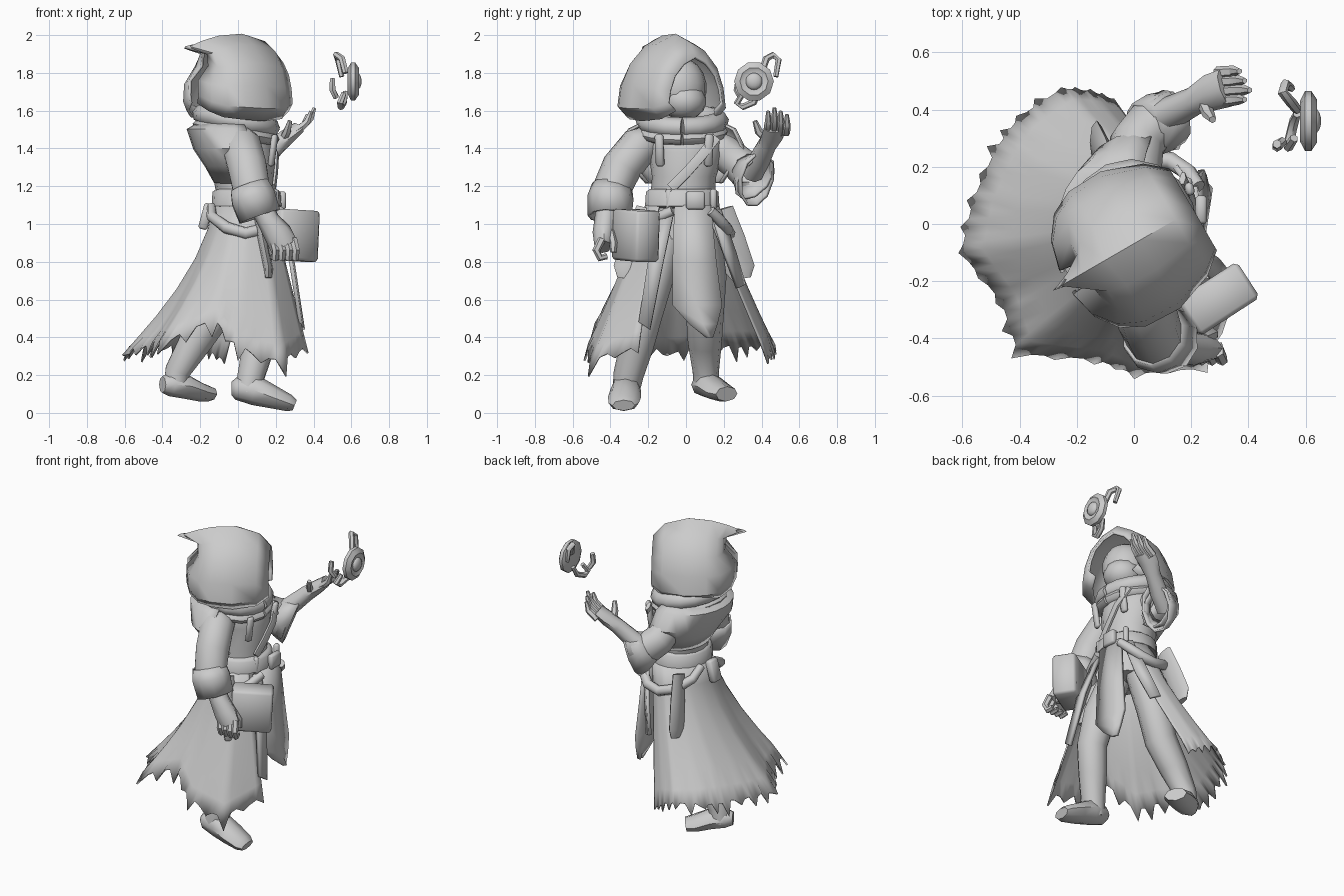
import bpy, bmesh, math, random
from mathutils import Vector, Matrix

random.seed(4)
grey = bpy.data.materials.new("plain_grey")
grey.diffuse_color = (0.6, 0.6, 0.6, 1)


def finish(name, bm, thick=0):
    bmesh.ops.recalc_face_normals(bm, faces=bm.faces)
    me = bpy.data.meshes.new(name)
    bm.to_mesh(me)
    bm.free()
    me.materials.append(grey)
    ob = bpy.data.objects.new(name, me)
    bpy.context.collection.objects.link(ob)
    if thick:
        mod = ob.modifiers.new("thickness", 'SOLIDIFY')
        mod.thickness, mod.offset = thick, 0
    return ob


def grid(name, rows, closed=True, caps=True, thick=0):
    """Skin a list of point rows; closed rows become rings."""
    bm = bmesh.new()
    vs = [[bm.verts.new(p) for p in row] for row in rows]
    n = len(rows[0])
    for a, b in zip(vs, vs[1:]):
        for j in range(n if closed else n - 1):
            k = (j + 1) % n
            bm.faces.new((a[j], a[k], b[k], b[j]))
    if closed and caps:
        bm.faces.new(vs[0])
        bm.faces.new(vs[-1])
    return finish(name, bm, thick)


def tube(name, pts, n=8, caps=True, thick=0):
    """Pipe along points (x, y, z, side radius, up radius)."""
    c = [Vector(p[:3]) for p in pts]
    rows, ref = [], None
    for i, p in enumerate(pts):
        d = (c[min(i + 1, len(c) - 1)] - c[max(i - 1, 0)]).normalized()
        if ref is None:
            ref = Vector((0, 0, 1)) if abs(d.z) < 0.8 else Vector((1, 0, 0))
        up = (ref - d * ref.dot(d)).normalized()
        side, ref = d.cross(up), up
        ru = p[4] if len(p) > 4 else p[3]
        rows.append([c[i] + side * p[3] * math.cos(t) + up * ru * math.sin(t)
                     for t in (2 * math.pi * k / n for k in range(n))])
    return grid(name, rows, caps=caps, thick=thick)


def stack(name, secs, n=16, caps=True, thick=0, a0=0, a1=360):
    """Horizontal elliptical sections (z, cx, cy, rx, ry)."""
    closed = a1 - a0 == 360
    m = n if closed else n - 1
    ang = [math.radians(a0 + (a1 - a0) * k / m) for k in range(n)]
    rows = [[(cx + rx * math.cos(t), cy + ry * math.sin(t), z) for t in ang]
            for z, cx, cy, rx, ry in secs]
    return grid(name, rows, closed, caps, thick)


def ball(name, loc, size, rot=0):
    bm = bmesh.new()
    m = Matrix.Translation(loc) @ Matrix.Rotation(rot, 4, 'Z') @ Matrix.Diagonal((*size, 1))
    bmesh.ops.create_uvsphere(bm, u_segments=14, v_segments=9, radius=1, matrix=m)
    return finish(name, bm)


def box(name, loc, size, rot=(0, 0, 0), bevel=0.01):
    bm = bmesh.new()
    r = Matrix.Identity(4)
    for ax, a in zip('ZYX', (rot[2], rot[1], rot[0])):
        r = r @ Matrix.Rotation(math.radians(a), 4, ax)
    bmesh.ops.create_cube(bm, size=1, matrix=Matrix.Translation(loc) @ r @ Matrix.Diagonal((*size, 1)))
    bmesh.ops.bevel(bm, geom=bm.edges[:], offset=bevel, segments=1, affect='EDGES')
    return finish(name, bm)


# Torso and belt
stack("torso", [(0.92, 0.04, -0.02, .14, .16), (1.12, 0.04, -0.02, .15, .17), (1.25, 0.03, -0.01, .16, .17),
                (1.38, 0.01, 0, .19, .2), (1.47, 0, -0.01, .17, .21), (1.56, 0, -0.02, .1, .12)])
stack("belt", [(1.085, 0.045, -0.02, .165, .18), (1.095, 0.045, -0.02, .185, .2),
               (1.17, 0.045, -0.02, .18, .195), (1.185, 0.045, -0.02, .16, .175)], 18)
box("buckle", (0.235, 0.05, 1.125), (.04, .1, .095))
for y in (-0.09, 0.145):
    box("belt_loop", (0.215 - abs(y) * .2, y, 1.13), (.035, .035, .11), (0, 0, y * 150))
tube("chest_strap", [(.19, -.08, 1.19, .012, .03), (.2, 0, 1.27, .012, .03), (.205, .08, 1.36, .012, .03),
                     (.17, .16, 1.46, .012, .03)], 6)
for y in (-0.14, 0.12):
    box("collar_tab", (0.185, y, 1.39), (.03, .045, .17), (0, 8, y * 120))

# Skirt: swept back, open front, torn hem
HEM = [(.36, -.25, .36), (.24, -.5, .27), (0, -.52, .34), (-.13, -.47, .49), (-.4, -.45, .38), (-.46, -.27, .36),
       (-.6, -.1, .32), (-.56, .08, .34), (-.48, .26, .36), (-.4, .37, .36), (-.25, .47, .35),
       (-.15, .46, .33), (-.07, .43, .29)]
COLS = 73
rows = [[] for _ in range(7)]
for j in range(COLS):
    s = j / (COLS - 1) * 12
    i = min(int(s), 11)
    h = Vector(HEM[i]).lerp(Vector(HEM[i + 1]), s - i)
    tooth = random.uniform(.2, 1) if j % 3 == 0 else 0
    a = math.radians(-40 - 280 * j / (COLS - 1))
    w = Vector((.045 + .17 * math.cos(a), -.02 + .185 * math.sin(a), 1.12))
    e = 1.1 + max(0, -h.x) * 0.9 * min(1, (12 - s) / 3)
    for r in range(7):
        t = (0, .18, .38, .58, .76, .9, 1)[r]
        p = w.lerp(h, t ** e)
        p.z = w.z + (h.z - w.z) * t
        if r == 6:
            p += Vector((h.x * .07, h.y * .04, -.085)) * tooth
            p.z += random.uniform(-.015, .015)
        rows[r].append(p)
grid("skirt", rows, closed=False, thick=0.01)

# Front tabard and lapels
grid("tabard", [[(x, a, z), (x + .015, (a + b) / 2, z), (x, b, z)] for z, a, b, x in
                ((1.1, -.06, .13, .21), (.8, -.07, .16, .225), (.57, -.07, .19, .235), (.47, .02, .165, .245),
                 (.4, .11, .14, .25))], closed=False, thick=0.022)
grid("right_lapel", [[(.2, -.12, 1.08), (.21, -.06, 1.08)], [(.28, -.2, .8), (.29, -.12, .8)],
                     [(.33, -.25, .48), (.345, -.19, .44)]], closed=False, thick=0.02)
grid("left_lapel", [[(.2, .13, 1.08), (.16, .18, 1.08)], [(.16, .2, .85), (.1, .26, .85)],
                    [(.1, .27, .66), (.05, .31, .68)]], closed=False, thick=0.02)

# Hip sashes and hanging side panels
for s, side in ((-1, "right"), (1, "left")):
    tube(side + "_hip_sash", [(-.14, s * .06 - .02, 1.09, .025), (-.14, s * .15 - .02, 1.04, .028),
                              (-.06, s * .225 - .02, .98, .032), (.04, s * .25 - .02, .95, .032),
                              (.13, s * .23 - .01, .97, .032), (.19, s * .18, 1.02, .03),
                              (.225, s * .1 + .03, 1.07, .026)], 8)
for name, x, y in (("right_side_panel", .16, -.3), ("left_side_panel", -.13, .28)):
    tube(name, [(x * .6, y * .68, 1.08, .06, .02), (x * .8, y * .85, .92, .075, .025),
                (x, y * 1.02, .76, .08, .025), (x, y * 1.05, .71, .05, .02)], 8)
box("back_knot", (-.17, -.05, 1.04), (.05, .08, .14), (0, 15, 0))

# Satchel
box("satchel", (.29, -.265, .94), (.25, .15, .27), (0, 3, 33), .015)

# Legs and boots
tube("right_leg", [(.06, -.1, .98, .1), (.13, -.17, .72, .105), (.15, -.22, .52, .095), (.11, -.26, .36, .09),
                   (.07, -.305, .2, .08, .075), (.05, -.32, .1, .07)], 10)
tube("right_boot", [(-.035, -.315, .13, .04, .035), (-.01, -.315, .13, .065, .06), (.09, -.32, .12, .082, .08),
                    (.18, -.325, .085, .088, .062), (.27, -.33, .052, .08, .045), (.3, -.33, .04, .06, .03)], 8)
tube("left_leg", [(.02, .08, .98, .1), (-.06, .11, .72, .105), (-.13, .1, .52, .1), (-.23, .1, .37, .09),
                  (-.32, .105, .22, .07), (-.33, .11, .13, .068)], 10)
tube("left_boot", [(-.4, .07, .15, .04, .045), (-.36, .09, .15, .07, .062), (-.28, .13, .14, .08, .065),
                   (-.2, .18, .11, .085, .05), (-.15, .215, .1, .07, .04)], 8)

# Shoulder mantle and draped scarf
stack("mantle", [(1.55, -.02, -.02, .16, .18), (1.5, -.02, -.02, .245, .28), (1.4, 0, -.02, .23, .33),
                 (1.31, .02, -.02, .19, .27), (1.22, .04, -.01, .16, .2)], 15, thick=.015, a0=75, a1=285)
ring = []
for k in range(17):
    a = 2 * math.pi * k / 16
    ring.append((-.01 + .175 * math.cos(a), -.02 + .19 * math.sin(a), 1.545 - .035 * math.cos(a), .058, .055))
tube("scarf", ring, 8)
tube("scarf_fold", [(x * 1.08, y * 1.06, z - .06, .042, .034) for x, y, z, _, _ in ring], 8)

# Hood: arched sections along the facing direction, drawn out to a back tip
ORIG, F, L = Vector((0, -.08, 0)), Vector((.865, .5, 0)), Vector((-.5, .865, 0))


def hood_pt(u, v, z):
    return ORIG + F * u + L * v + Vector((0, 0, z))


ARCH = [(-.75, 0), (-1, .14), (-.93, .4), (-.76, .66), (-.42, .88), (0, 1), (.42, .88), (.76, .66), (.93, .4),
        (1, .14), (.75, 0)]
SECS = [(.24, .16, 1.6, 1.88, 0), (.17, .22, 1.56, 1.96, 0), (.03, .27, 1.55, 2.0, 0),
        (-.1, .265, 1.56, 1.99, .2), (-.18, .225, 1.57, 1.965, .5), (-.235, .15, 1.6, 1.945, 1),
        (-.26, .05, 1.64, 1.935, 1.2)]
grid("hood", [[hood_pt(u + pull * (-.05 if f == 1 else .055 if f > .6 else 0), v * w + .01, z0 + (z1 - z0) * f)
               for v, f in ARCH] for u, w, z0, z1, pull in SECS], closed=False, thick=.015)

# Masked head
ball("head", hood_pt(.07, .02, 1.72), (.13, .14, .16), math.radians(30))
ball("mask", hood_pt(.1, .02, 1.65), (.125, .12, .1), math.radians(30))

# Right arm, lowered
tube("right_sleeve", [(.0, -.15, 1.45, .08), (.02, -.25, 1.41, .1), (.05, -.34, 1.3, .1), (.07, -.39, 1.19, .095),
                      (.11, -.41, 1.06, .105)], 10, False, .015)
tube("right_cuff", [(.06, -.39, 1.2, .1), (.08, -.4, 1.14, .115), (.115, -.405, 1.04, .11)], 10, False, .015)
tube("right_hand", [(.1, -.41, 1.14, .06), (.16, -.425, 1.02, .06), (.21, -.435, .95, .06, .075),
                    (.245, -.44, .88, .045, .075)], 8)
for k in range(4):
    x = .185 + .036 * k
    tube("right_finger", [(x, -.445, .92, .022), (x + .015, -.475, .86, .021), (x + .01, -.455, .82, .02),
                          (x, -.42, .83, .017)], 6)
tube("right_thumb", [(.24, -.4, .96, .024), (.275, -.385, .9, .022), (.28, -.385, .85, .016)], 6)

# Left arm, raised with open hand and bell cuff
tube("left_sleeve", [(0, .12, 1.42, .085), (0, .2, 1.38, .09), (.01, .28, 1.32, .09), (.06, .34, 1.27, .09, .1),
                     (.13, .365, 1.245, .085, .13)], 10, False, .015)
tube("left_cuff", [(.04, .33, 1.29, .095, .09), (.09, .355, 1.255, .1, .125), (.14, .375, 1.235, .09, .15)],
     10, False, .015)
tube("left_hand", [(.04, .35, 1.27, .06), (.13, .39, 1.34, .058), (.21, .43, 1.42, .05),
                   (.27, .46, 1.47, .065, .043), (.32, .475, 1.51, .068, .032)], 8)
for k in range(4):
    y, t = .43 + .033 * k, abs(k - 1) * .018
    tube("left_finger", [(.29, y, 1.48, .022), (.345, y + .004, 1.52, .021), (.385 - t, y + .006, 1.56 - t, .019),
                         (.405 - t, y + .005, 1.615 - t, .01)], 6)
tube("left_thumb", [(.24, .43, 1.45, .024), (.26, .385, 1.49, .022), (.275, .365, 1.545, .013)], 6)

# Floating talisman: faceted disc, gem and broken ring pieces
C = Vector((.61, .36, 1.755))
grid("talisman_disc", [[C + Vector((x, r * math.cos(t), r * math.sin(t)))
                        for t in (math.pi * k / 5 for k in range(10))]
                       for x, r in ((-.03, .07), (-.012, .105), (.01, .105), (.03, .075), (.02, .055), (.025, .03))])
ball("talisman_gem", C + Vector((.02, 0, 0)), (.025, .045, .045))
tube("upper_ring_piece", [(.57, .4, 1.8, .017), (.55, .425, 1.875, .019), (.52, .46, 1.895, .018),
                          (.53, .49, 1.87, .017), (.55, .475, 1.78, .014)], 6)
tube("lower_ring_piece", [(.56, .3, 1.69, .015), (.54, .27, 1.64, .018), (.545, .3, 1.62, .018),
                          (.56, .36, 1.645, .018), (.57, .385, 1.7, .014)], 6)
tube("side_ring_piece", [(.5, .28, 1.77, .016), (.5, .27, 1.71, .018), (.52, .29, 1.67, .016)], 6)

# Smooth shading with sharp edges kept
bpy.ops.object.select_all(action='SELECT')
bpy.context.view_layer.objects.active = bpy.context.scene.objects["hood"]
bpy.ops.object.shade_smooth_by_angle(angle=math.radians(50))
